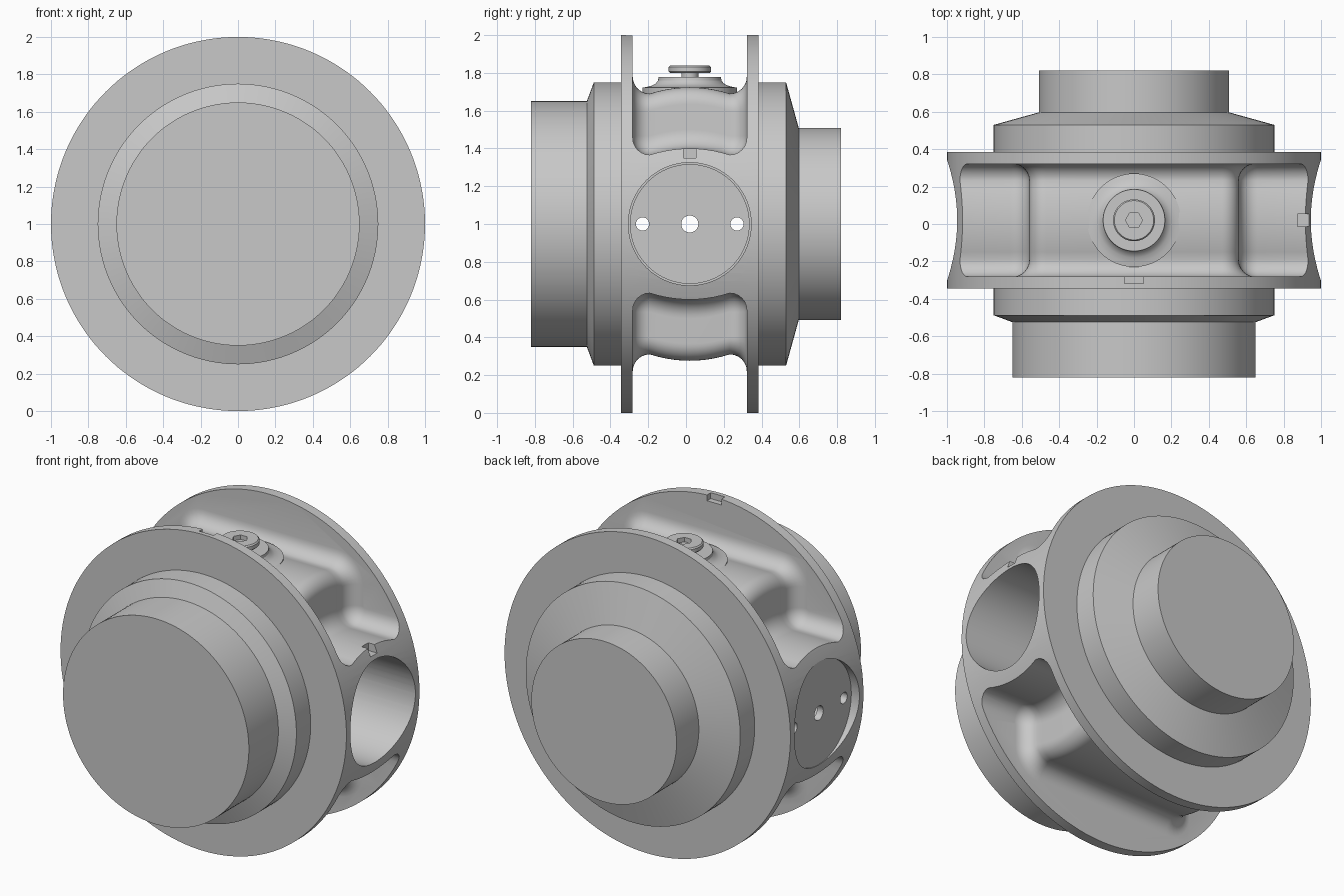
import bpy, bmesh, math
from mathutils import Matrix, Vector

cube = bpy.data.objects.get("Cube")
if cube:
    bpy.data.objects.remove(cube, do_unlink=True)

MID = 0.02       # y of the middle of the wide drum
AXIS_Z = 1.0     # height of the drum axis
TURN = {"X": Matrix.Rotation(math.pi / 2, 4, "Y"),
        "Y": Matrix.Rotation(-math.pi / 2, 4, "X"),
        "Z": Matrix.Identity(4)}

grey = bpy.data.materials.new("plain grey")
grey.use_nodes = True
grey.diffuse_color = (0.58, 0.58, 0.58, 1)
grey.node_tree.nodes["Principled BSDF"].inputs["Base Color"].default_value = grey.diffuse_color


def finish(name, bm):
    bmesh.ops.recalc_face_normals(bm, faces=bm.faces)
    mesh = bpy.data.meshes.new(name)
    bm.to_mesh(mesh)
    bm.free()
    mesh.materials.append(grey)
    obj = bpy.data.objects.new(name, mesh)
    bpy.context.collection.objects.link(obj)
    return obj


def loft(name, loops, matrix):
    """Join closed loops of equal length into a capped solid."""
    bm = bmesh.new()
    rings = [[bm.verts.new(p) for p in loop] for loop in loops]
    count = len(rings[0])
    for a, b in zip(rings, rings[1:]):
        for i in range(count):
            j = (i + 1) % count
            bm.faces.new((a[i], a[j], b[j], b[i]))
    bm.faces.new(rings[0])
    bm.faces.new(rings[-1])
    bm.transform(matrix)
    return finish(name, bm)


def lathe(name, profile, axis, centre, sides=64):
    """Turn (radius, distance along axis) pairs into a solid."""
    loops = [[(r * math.cos(math.tau * i / sides), r * math.sin(math.tau * i / sides), h)
              for i in range(sides)] for r, h in profile]
    return loft(name, loops, Matrix.Translation(centre) @ TURN[axis])


def rod(name, r, a, b, axis, centre, sides=64):
    return lathe(name, [(r, a), (r, b)], axis, centre, sides)


def box(name, low, high):
    bm = bmesh.new()
    bmesh.ops.create_cube(bm, size=1)
    low, high = Vector(low), Vector(high)
    for v in bm.verts:
        v.co = (low + high) / 2 + v.co * (high - low)
    return finish(name, bm)


def arc(cx, cz, r, start, end, steps=8):
    angles = [math.radians(start + (end - start) * i / steps) for i in range(steps + 1)]
    return [(cx + r * math.cos(a), cz + r * math.sin(a)) for a in angles]


def pocket_outline(inset):
    """Stepped pocket section, its floor and risers moved inwards by inset."""
    low, high, step, rise, hollow = 0.366, 0.69, 0.56, 0.09, 0.1
    half = arc(step - rise, high - rise, rise + inset, 90, 0)
    half += arc(step + hollow, low + hollow, hollow - inset, 180, 270)
    half += [(1.2, low + inset), (1.2, 1.3)]
    return [(-x, z) for x, z in reversed(half)] + half


def pocket(name, side):
    """Pocket with filleted walls and a slightly crowned floor."""
    wide, fillet, crown = 0.302, 0.09, 0.034
    flat = wide - fillet
    edge = [(flat + fillet * math.sin(a), fillet * (1 - math.cos(a)))
            for a in (math.radians(15 * i) for i in range(7))]
    slices = [(-y, d) for y, d in reversed(edge)]
    slices += [(flat * i / 5, 0) for i in range(-4, 5)] + edge
    loops = []
    for y, inset in slices:
        lift = crown * max(0, 1 - (y / flat) ** 2)
        loops.append([(x, y, side * (z + lift)) for x, z in pocket_outline(inset)])
    return loft(name, loops, Matrix.Translation((0, MID, AXIS_Z)))


def cut(target, cutter):
    cutter.hide_render = True
    mod = target.modifiers.new("cut", "BOOLEAN")
    mod.operation, mod.solver, mod.object = "DIFFERENCE", "EXACT", cutter
    bpy.context.view_layer.objects.active = target
    bpy.ops.object.modifier_apply(modifier=mod.name)
    bpy.data.objects.remove(cutter, do_unlink=True)


# Main turned body with both end hubs
body = lathe("drum_body", [(0.65, -0.82), (0.65, -0.525), (0.75, -0.488), (0.75, -0.345),
                           (1, -0.345), (1, 0.385), (0.75, 0.385), (0.75, 0.53),
                           (0.508, 0.597), (0.508, 0.82)], "Y", (0, 0, AXIS_Z), 144)

# Top and bottom pockets between the flanges
for side in (1, -1):
    cut(body, pocket("pocket_cutter", side))

# Cross bore, closed by a thin drilled wall on one side
centre = (0, MID, AXIS_Z)
cut(body, lathe("bore_cutter", [(0.314, -0.9), (0.314, -0.87), (0.325, -0.87), (0.325, 1.3)],
                "X", centre, 96))
cut(body, rod("recess_cutter", 0.325, -1.3, -0.943, "X", centre, 96))
for offset, radius in ((-0.25, 0.035), (0, 0.045), (0.25, 0.035)):
    cut(body, rod("hole_cutter", radius, -1.2, -0.7, "X", (0, MID + offset, AXIS_Z), 32))

# Locating notches at the bore mouth and on the front flange
cut(body, box("bore_notch_cutter", (0.875, MID - 0.033, 1.35), (1.2, MID + 0.033, 1.5)))
cut(body, box("flange_notch_cutter", (-0.05, -0.318, 1.962), (0.05, -0.2, 2.1)))

# Raised boss blending into the top pocket floor, with a socket screw
seat = (0, MID, AXIS_Z)
boss = lathe("screw_boss", [(0.25, 0.66), (0.25, 0.722), (0.225, 0.726), (0.2, 0.733),
                            (0.18, 0.744), (0.168, 0.76), (0.165, 0.778)], "Z", seat)
screw = lathe("screw", [(0.045, 0.75), (0.045, 0.8), (0.105, 0.8), (0.112, 0.807),
                        (0.112, 0.83), (0.105, 0.838)], "Z", seat)
cut(screw, rod("socket_cutter", 0.046, 0.81, 0.9, "Z", seat, 6))

# Smooth turned surfaces, crisp edges
bpy.ops.object.select_all(action="DESELECT")
for obj in (body, boss, screw):
    obj.select_set(True)
bpy.context.view_layer.objects.active = body
bpy.ops.object.shade_smooth_by_angle(angle=math.radians(25))
